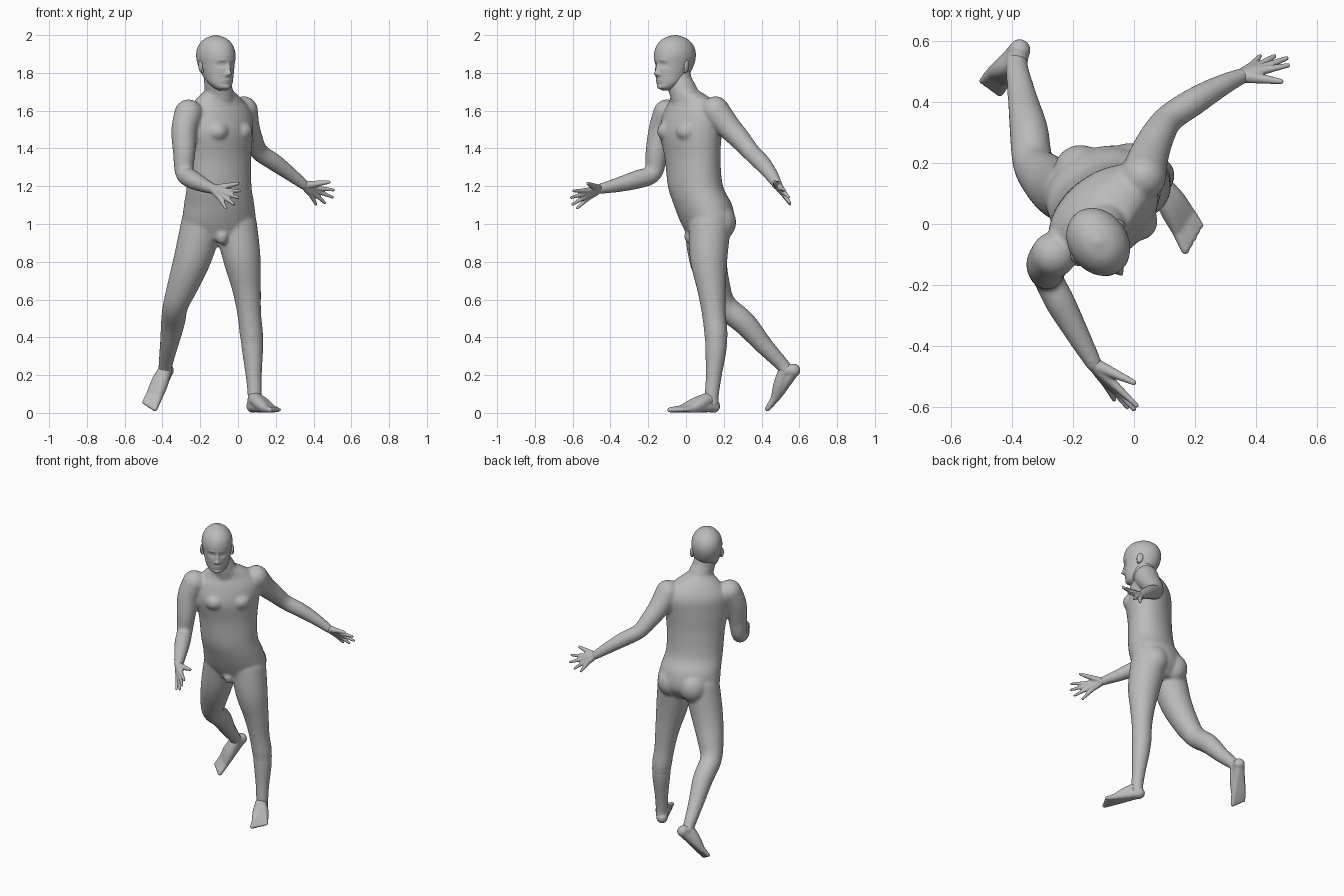
import bpy, bmesh, math
from mathutils import Vector, Matrix

if "Cube" in bpy.data.objects:
    bpy.data.objects.remove(bpy.data.objects["Cube"])

skin = bpy.data.materials.new("plain_grey")
skin.use_nodes = True
GREY = (0.5, 0.5, 0.5, 1)
skin.diffuse_color = GREY
skin.node_tree.nodes["Principled BSDF"].inputs["Base Color"].default_value = GREY


def spline(rows, steps):
    """Smooth curve through rows of numbers."""
    rows = [Vector(r) for r in rows]
    out = []
    for i in range(len(rows) - 1):
        p1, p2 = rows[i], rows[i + 1]
        p0, p3 = rows[max(i - 1, 0)], rows[min(i + 2, len(rows) - 1)]
        for k in range(steps):
            t = k / steps
            out.append(p1 + (p2 - p0) * (t / 2) + (p0 * 2 - p1 * 5 + p2 * 4 - p3) * (t * t / 2)
                       + (p1 * 3 - p0 - p2 * 3 + p3) * (t ** 3 / 2))
    return out + [rows[-1]]


def skin_rings(bm, rings):
    loops = [[bm.verts.new(p) for p in ring] for ring in rings]
    n = len(loops[0])
    for a, b in zip(loops, loops[1:]):
        for i in range(n):
            j = (i + 1) % n
            bm.faces.new((a[i], a[j], b[j], b[i]))
    bm.faces.new(loops[0][::-1])
    bm.faces.new(loops[-1])


def ball(bm, centre, size, turn=None):
    m = Matrix.Translation(centre) @ (turn or Matrix()) @ Matrix.Diagonal((*size, 1))
    bmesh.ops.create_uvsphere(bm, u_segments=24, v_segments=16, radius=1, matrix=m)


def limb(bm, rows, steps=6, sides=24):
    """Round tube with ball ends through (x, y, z, radius)."""
    pts = spline(rows, steps)
    rings = []
    for i, p in enumerate(pts):
        along = (pts[min(i + 1, len(pts) - 1)] - pts[max(i - 1, 0)]).to_3d()
        q = along.to_track_quat('Z', 'Y')
        rings.append([p.to_3d() + q @ Vector((math.cos(a), math.sin(a), 0)) * p[3]
                      for a in (math.tau * k / sides for k in range(sides))])
    skin_rings(bm, rings)
    for p in (pts[0], pts[-1]):
        ball(bm, p.to_3d(), [p[3]] * 3)


def stack(bm, rows, steps=8, sides=48):
    """Level ovals through (x, y, z, half width, half depth, turn in degrees)."""
    rings = []
    for x, y, z, w, d, turn in spline(rows, steps):
        rot = Matrix.Rotation(math.radians(turn), 3, 'Z')
        rings.append([Vector((x, y, z)) + rot @ Vector((w * math.cos(a), d * math.sin(a), 0))
                      for a in (math.tau * k / sides for k in range(sides))])
    skin_rings(bm, rings)


def finish(name, bm, voxel=0, rounds=0):
    bmesh.ops.recalc_face_normals(bm, faces=bm.faces)
    for f in bm.faces:
        f.smooth = True
    mesh = bpy.data.meshes.new(name)
    bm.to_mesh(mesh)
    bm.free()
    mesh.materials.append(skin)
    ob = bpy.data.objects.new(name, mesh)
    bpy.context.collection.objects.link(ob)
    if voxel:
        fuse = ob.modifiers.new("fuse", 'REMESH')
        fuse.mode, fuse.voxel_size, fuse.use_smooth_shade = 'VOXEL', voxel, True
        soft = ob.modifiers.new("soften", 'SMOOTH')
        soft.factor, soft.iterations = 0.5, rounds
    return ob


# Body: torso, neck, arms and legs fused into one skin
bm = bmesh.new()
stack(bm, [(-.10, .11, .92, .14, .09, 10), (-.10, .115, 1.0, .195, .135, 15),
           (-.10, .09, 1.1, .19, .15, 18), (-.10, .05, 1.2, .178, .138, 25),
           (-.10, .035, 1.35, .182, .132, 32), (-.10, .025, 1.48, .2, .138, 38),
           (-.10, .035, 1.58, .2, .125, 38), (-.10, .03, 1.65, .15, .095, 38),
           (-.10, .0, 1.7, .085, .075, 38)])
limb(bm, [(-.10, .02, 1.6, .085), (-.10, -.01, 1.69, .076), (-.11, -.035, 1.75, .07),
          (-.115, -.045, 1.8, .068)])
facing = Matrix.Rotation(math.radians(38), 3, 'Z')
for side in (-1, 1):  # chest muscles, seat
    ball(bm, Vector((-.10, .025, 1.49)) + facing @ Vector((.08 * side, -.083, 0)), (.064, .064, .055))
    ball(bm, (-.095 + .08 * side, .17 + .003 * side, 1.01), (.09, .093, .1))
ball(bm, (-.085, .03, .935), (.035, .04, .045))
limb(bm, [(-.01, .125, .99, .112), (.02, .12, .82, .1), (.045, .135, .66, .077),
          (.06, .148, .52, .063), (.074, .16, .38, .061), (.083, .147, .2, .043),
          (.088, .137, .1, .038), (.088, .137, .05, .038)])
limb(bm, [(-.19, .1, 1.0, .112), (-.24, .115, .82, .1), (-.29, .15, .68, .083),
          (-.33, .2, .57, .068), (-.345, .31, .475, .063), (-.365, .41, .36, .049),
          (-.383, .505, .26, .038), (-.385, .535, .22, .038)])
limb(bm, [(-.262, -.1, 1.585, .075), (-.285, -.13, 1.5, .068), (-.285, -.155, 1.38, .06),
          (-.283, -.175, 1.27, .049), (-.24, -.26, 1.235, .049), (-.18, -.37, 1.205, .038),
          (-.13, -.46, 1.185, .027)])
limb(bm, [(.03, .155, 1.6, .076), (.048, .22, 1.52, .066), (.075, .285, 1.45, .057),
          (.115, .345, 1.38, .048), (.195, .4, 1.325, .046), (.28, .45, 1.262, .037),
          (.352, .485, 1.205, .027)])
finish("body", bm, .009, 8)


# Hands: each finger runs from the wrist over its knuckle to the tip
def hand(name, wrist, thumb, fingers):
    bm = bmesh.new()
    wrist = Vector(wrist)
    centre = sum((Vector(f) for f in fingers), Vector()) / 4
    for tip in fingers:
        tip = Vector(tip)
        knuckle = wrist.lerp(tip, .5).lerp(wrist.lerp(centre, .5), .12)
        limb(bm, [(*wrist, .023), (*wrist.lerp(knuckle, .55), .019), (*knuckle, .0145),
                  (*knuckle.lerp(tip, .5), .011), (*tip, .008)], 4, 12)
    thumb = Vector(thumb)
    base = wrist.lerp(thumb, .45)
    limb(bm, [(*wrist, .023), (*base, .017), (*base.lerp(thumb, .6), .0125), (*thumb, .009)], 4, 12)
    finish(name, bm, .0045, 3)


hand("right_hand", (-.13, -.46, 1.185), (.0, -.52, 1.215),
     [(.008, -.595, 1.175), (.0, -.607, 1.14), (-.022, -.6, 1.105), (-.065, -.575, 1.085)])
hand("left_hand", (.352, .485, 1.205), (.482, .467, 1.222),
     [(.505, .52, 1.18), (.5, .543, 1.142), (.46, .55, 1.112), (.412, .55, 1.105)])


# Feet: heel and instep spread into five toes
def foot(name, ankle, heel, big, little):
    bm = bmesh.new()
    ankle, heel, big, little = map(Vector, (ankle, heel, big, little))
    ball(bm, heel, [.036] * 3)
    limb(bm, [(*ankle, .037), (*heel, .034)])
    for k in range(5):
        tip = big.lerp(little, k / 4)
        r = .0145 - .001 * k
        pad = heel.lerp(tip, .74)
        limb(bm, [(*heel, .033), (*heel.lerp(pad, .5), .026), (*pad, .02), (*tip, r)])
        limb(bm, [(*ankle, .036), (*ankle.lerp(pad, .5), .034), (*pad, .02)])
    finish(name, bm, .006, 4)


foot("left_foot", (.088, .125, .075), (.08, .145, .036), (.168, -.085, .016), (.218, -.005, .016))
foot("right_foot", (-.387, .525, .225), (-.375, .57, .225), (-.44, .432, .022), (-.498, .468, .055))

# Head, shaped facing -y around its own axis, then turned
bm = bmesh.new()
stack(bm, [(0, -.055, 1.708, .02, .02, 0), (0, -.052, 1.722, .045, .045, 0),
           (0, -.035, 1.75, .066, .066, 0), (0, -.014, 1.79, .078, .093, 0),
           (0, .0, 1.84, .089, .11, 0), (0, .004, 1.895, .096, .118, 0),
           (0, .005, 1.945, .084, .104, 0), (0, .005, 1.982, .052, .066, 0),
           (0, .005, 2.0, .008, .01, 0)], 10, 96)
# x, z, half width, half height, push forward
features = [(0, 1.797, .014, .013, .02), (0, 1.822, .009, .024, .012),
            (0, 1.757, .026, .011, .006), (0, 1.757, .022, .003, -.004), (0, 1.722, .022, .012, .005)]
for s in (-1, 1):
    features += [(.034 * s, 1.843, .019, .013, -.012), (.034 * s, 1.843, .011, .006, .006),
                 (.036 * s, 1.868, .024, .007, .003), (.013 * s, 1.79, .007, .007, .006)]
for v in bm.verts:
    if v.co.y < -.03:
        v.co.y -= sum(push * math.exp(-((v.co.x - x) / w) ** 2 - ((v.co.z - z) / h) ** 2)
                      for x, z, w, h, push in features)
for s in (-1, 1):  # ears
    tilt = Matrix.Rotation(.35 * s, 4, 'Z') @ Matrix.Rotation(-.2, 4, 'X')
    ball(bm, (.094 * s, .012, 1.835), (.01, .02, .033), tilt)
    ball(bm, (.09 * s, .004, 1.812), (.009, .011, .014), tilt)
head = finish("head", bm)
head.location = (-.115, -.062, 0)
head.rotation_euler.z = math.radians(36)
